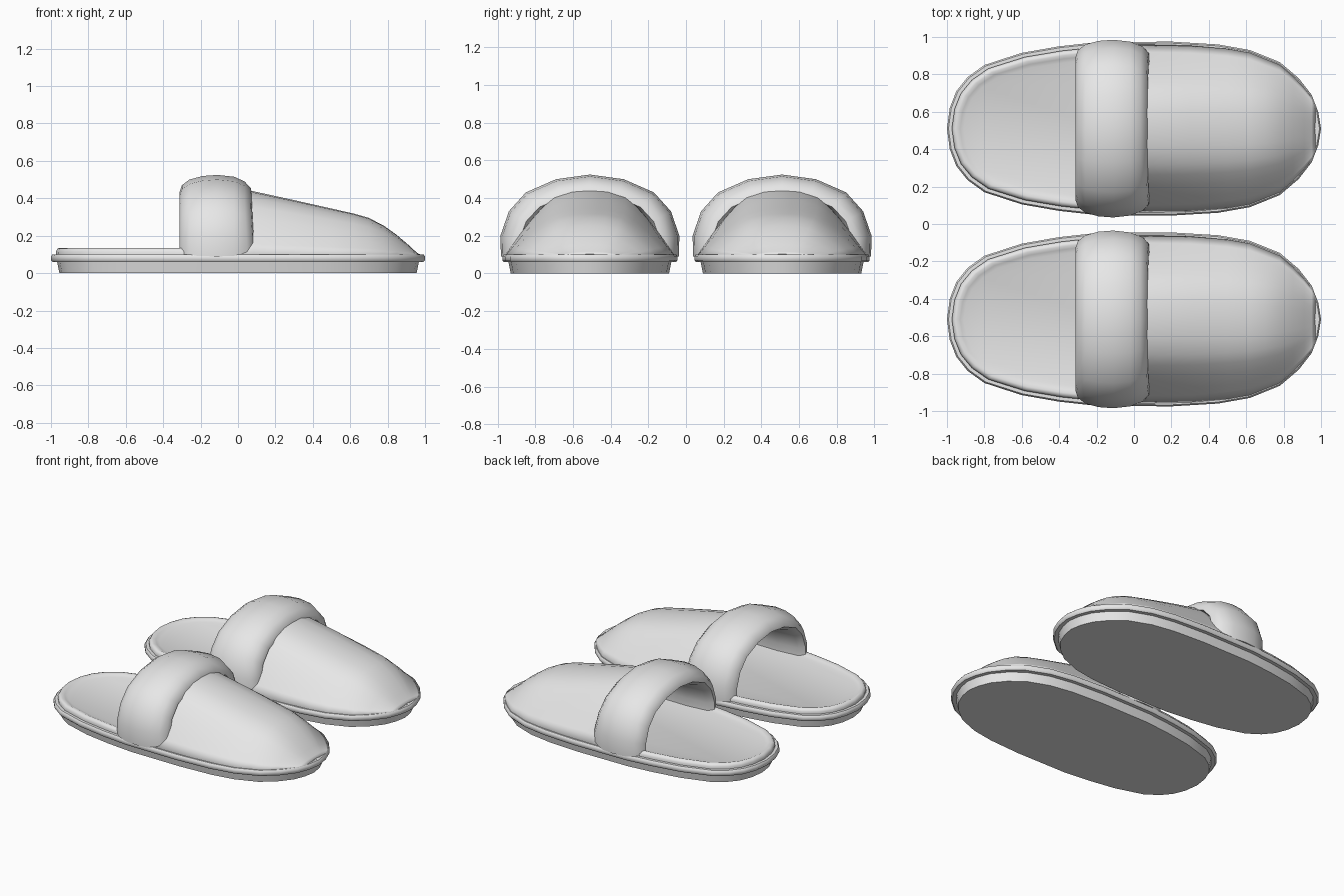
import bpy, bmesh, math

cube = bpy.data.objects.get("Cube")
if cube:
    bpy.data.objects.remove(cube, do_unlink=True)

CENTRE = 0.51     # sideways position of one slipper
LIP = 0.1         # height of the sole's top edge

mat = bpy.data.materials.new("light_grey")
mat.use_nodes = True
grey = (0.8, 0.8, 0.8, 1)
mat.diffuse_color = grey
mat.node_tree.nodes["Principled BSDF"].inputs["Base Color"].default_value = grey

# Half of the sole outline: x and half width
HALF = [(-1, 0), (-0.985, 0.11), (-0.95, 0.2), (-0.89, 0.275), (-0.8, 0.34),
        (-0.6, 0.405), (-0.4, 0.44), (-0.2, 0.462), (0.2, 0.465), (0.45, 0.45),
        (0.62, 0.42), (0.78, 0.355), (0.88, 0.27), (0.95, 0.18), (0.985, 0.09), (1, 0)]
OUTLINE = HALF + [(x, -w) for x, w in HALF[-2:0:-1]]


def lerp(table, x):
    for (x0, a), (x1, b) in zip(table, table[1:]):
        if x <= x1:
            return a + (b - a) * (x - x0) / (x1 - x0)
    return table[-1][1]


def loft(name, rows, closed, caps=False, wrap=False, angle=50):
    """Skin rows of points; mirror the result for the second slipper."""
    bm = bmesh.new()
    grid = [[bm.verts.new((x, y + CENTRE, z)) for x, y, z in row] for row in rows]
    n = len(grid[0])
    pairs = list(zip(grid, grid[1:])) + ([(grid[-1], grid[0])] if wrap else [])
    for a, b in pairs:
        for i in range(n if closed else n - 1):
            j = (i + 1) % n
            bm.faces.new((a[i], a[j], b[j], b[i]))
    if caps:
        bm.faces.new(grid[0])
        bm.faces.new(grid[-1])
    bmesh.ops.recalc_face_normals(bm, faces=bm.faces)
    mesh = bpy.data.meshes.new(name)
    bm.to_mesh(mesh)
    bm.free()
    mesh.materials.append(mat)
    ob = bpy.data.objects.new(name, mesh)
    bpy.context.collection.objects.link(ob)
    bpy.ops.object.select_all(action='DESELECT')
    ob.select_set(True)
    bpy.context.view_layer.objects.active = ob
    bpy.ops.object.shade_smooth_by_angle(angle=math.radians(angle))
    mirror = ob.modifiers.new("other_slipper", 'MIRROR')
    mirror.use_axis = (False, True, False)
    mirror.use_mirror_merge = False
    return ob


def ring(inset, z):
    """Inset outline; the padded rim flattens out beneath the upper."""
    pts = []
    for x, y in OUTLINE:
        top = LIP + (z - LIP) * 0.1 if z > LIP and x > 0.1 else z
        pts.append((x * (1 - inset), y * (1 - inset / 0.465), top))
    return pts


# Outsole with its overhanging lip
loft("sole", [ring(i, z) for i, z in
              [(0.045, 0), (0.033, 0.06), (0.008, 0.06), (0, 0.07),
               (0, 0.09), (0.008, LIP), (0.05, LIP)]], True, True, angle=40)

# Padded insole with a raised rim
loft("insole", [ring(i, z) for i, z in
                [(0.028, 0.09), (0.026, 0.115), (0.036, 0.132), (0.052, 0.135),
                 (0.07, 0.128), (0.09, 0.12)]], True, True)

# Closed toe upper, sloping down to the front
HEIGHT = [(-0.02, 0.45), (0.08, 0.438), (0.3, 0.39), (0.5, 0.345), (0.62, 0.318),
          (0.7, 0.295), (0.78, 0.253), (0.85, 0.203), (0.91, 0.152), (0.95, 0.115), (0.97, LIP)]
ARCH = [(1, 0), (0.91, 0.16), (0.82, 0.33), (0.68, 0.56), (0.55, 0.75),
        (0.42, 0.89), (0.21, 0.98), (0, 1)]
ARCH += [(-y, z) for y, z in ARCH[-2::-1]]
upper = loft("toe_upper",
             [[(x, y * (lerp(HALF, x) - 0.015), LIP + s * (h - LIP)) for y, s in ARCH]
              for x, h in HEIGHT], False, angle=70)
shell = upper.modifiers.new("thickness", 'SOLIDIFY')
shell.thickness = 0.015
shell.offset = -1

# Puffy instep strap: a rounded section swept over an arch
SPAN = [(0.472, 0.09), (0.475, 0.2), (0.43, 0.33), (0.34, 0.43), (0.18, 0.5), (0, 0.525)]
SPAN += [(-y, z) for y, z in SPAN[-2::-1]]
SECTION = [(-0.312, 0.09), (-0.3, 0.055), (-0.26, 0.025), (-0.19, 0.006), (-0.11, 0),
           (-0.02, 0.01), (0.035, 0.035), (0.068, 0.07), (0.075, 0.1), (0.02, 0.12),
           (-0.12, 0.125), (-0.27, 0.115)]
rows = []
for y, z in SPAN:
    low = max(0, 1 - (z - LIP) / 0.3) * 0.015      # front edge splays near the sole
    rows.append([(x + (low if x > 0 else 0), y * (1 - d / 0.47), LIP + (z - LIP) * (1 - d / 0.425))
                 for x, d in SECTION])
loft("instep_strap", rows, True, True, angle=60)
